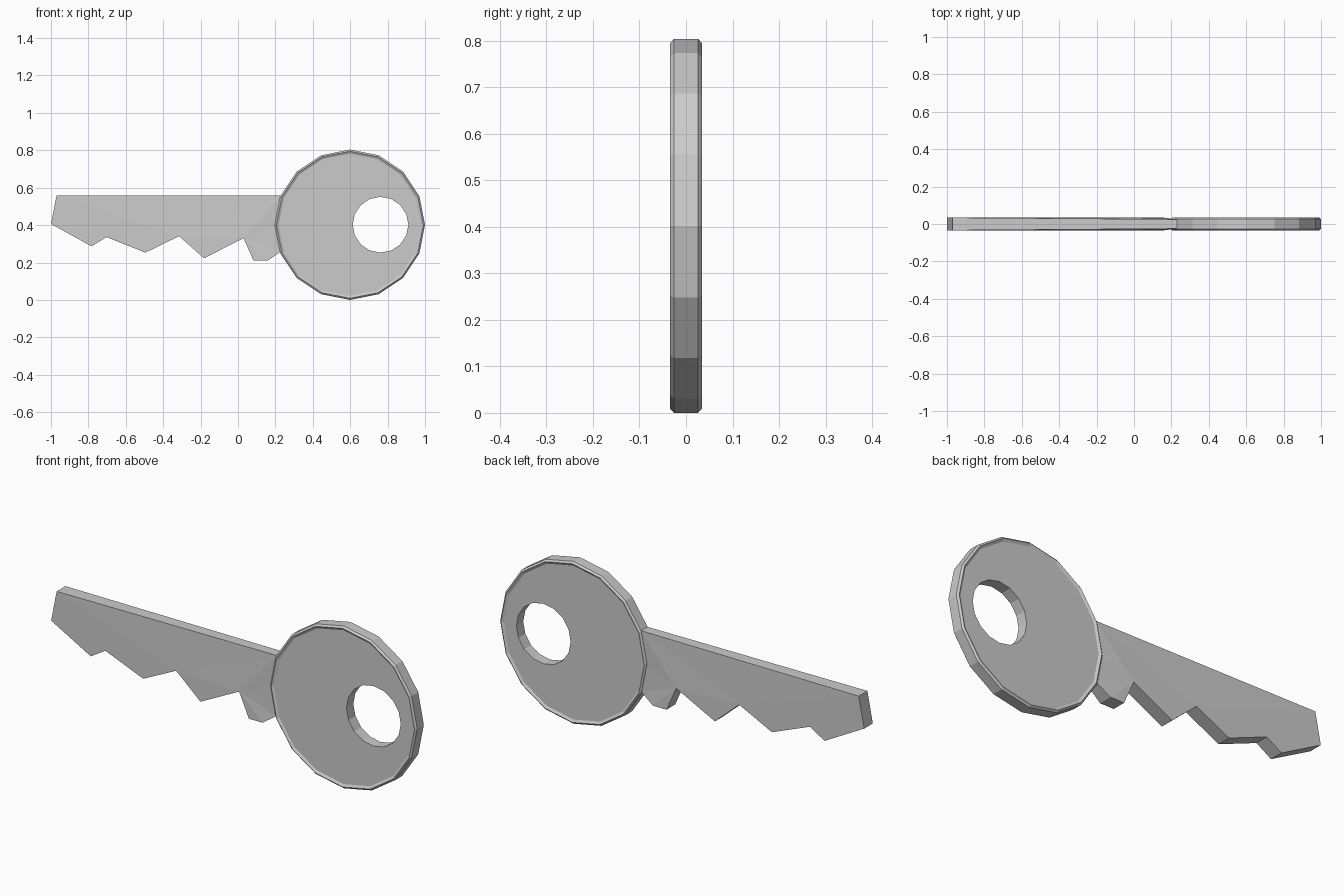
import bpy, bmesh, math

if "Cube" in bpy.data.objects:
    bpy.data.objects.remove(bpy.data.objects["Cube"])

HALF = 0.034      # half thickness of blade and rim
WEB = 0.027       # half thickness of the recessed bow disc
SIDES = 16
CX, CZ, R = 0.598, 0.406, 0.402


def finish(bm, name):
    bmesh.ops.recalc_face_normals(bm, faces=bm.faces)
    me = bpy.data.meshes.new(name)
    bm.to_mesh(me)
    bm.free()
    ob = bpy.data.objects.new(name, me)
    bpy.context.collection.objects.link(ob)
    return ob


# Bow: closed loop of 16-sided rings (centre x, radius, y), rim raised, off-centre hole
half = [(0.762, 0.149, WEB), (CX, 0.381, WEB), (CX, 0.393, HALF), (CX, R, 0.026)]
profile = half + [(x, r, -y) for x, r, y in reversed(half)]
bm = bmesh.new()
rings = []
for cx, r, y in profile:
    ring = []
    for i in range(SIDES):
        a = 2 * math.pi * i / SIDES
        ring.append(bm.verts.new((cx + r * math.cos(a), y, CZ + r * math.sin(a))))
    rings.append(ring)
for k in range(len(rings)):
    a, b = rings[k], rings[(k + 1) % len(rings)]
    for i in range(SIDES):
        j = (i + 1) % SIDES
        bm.faces.new((a[i], a[j], b[j], b[i]))
finish(bm, "bow")

# Blade: toothed outline (x, z, half thickness), thinning slightly into the bow
outline = [(-0.97, 0.563, HALF), (-1.0, 0.41, HALF), (-0.783, 0.291, HALF),
           (-0.703, 0.34, HALF), (-0.495, 0.257, HALF), (-0.315, 0.345, HALF),
           (-0.182, 0.227, HALF), (0.03, 0.334, HALF), (0.083, 0.214, HALF),
           (0.158, 0.214, HALF), (0.228, 0.262, 0.025), (0.205, 0.406, 0.025),
           (0.232, 0.563, 0.025)]
bm = bmesh.new()
front = [bm.verts.new((x, -t, z)) for x, z, t in outline]
back = [bm.verts.new((x, t, z)) for x, z, t in outline]
caps = [bm.faces.new(front), bm.faces.new(back[::-1])]
n = len(outline)
for i in range(n):
    j = (i + 1) % n
    bm.faces.new((front[i], front[j], back[j], back[i]))
bmesh.ops.recalc_face_normals(bm, faces=bm.faces)
bmesh.ops.triangulate(bm, faces=caps)
blade = finish(bm, "blade")

# Centre the key and rest it on the ground
for ob in bpy.context.collection.objects:
    ob.location.z = R - CZ
